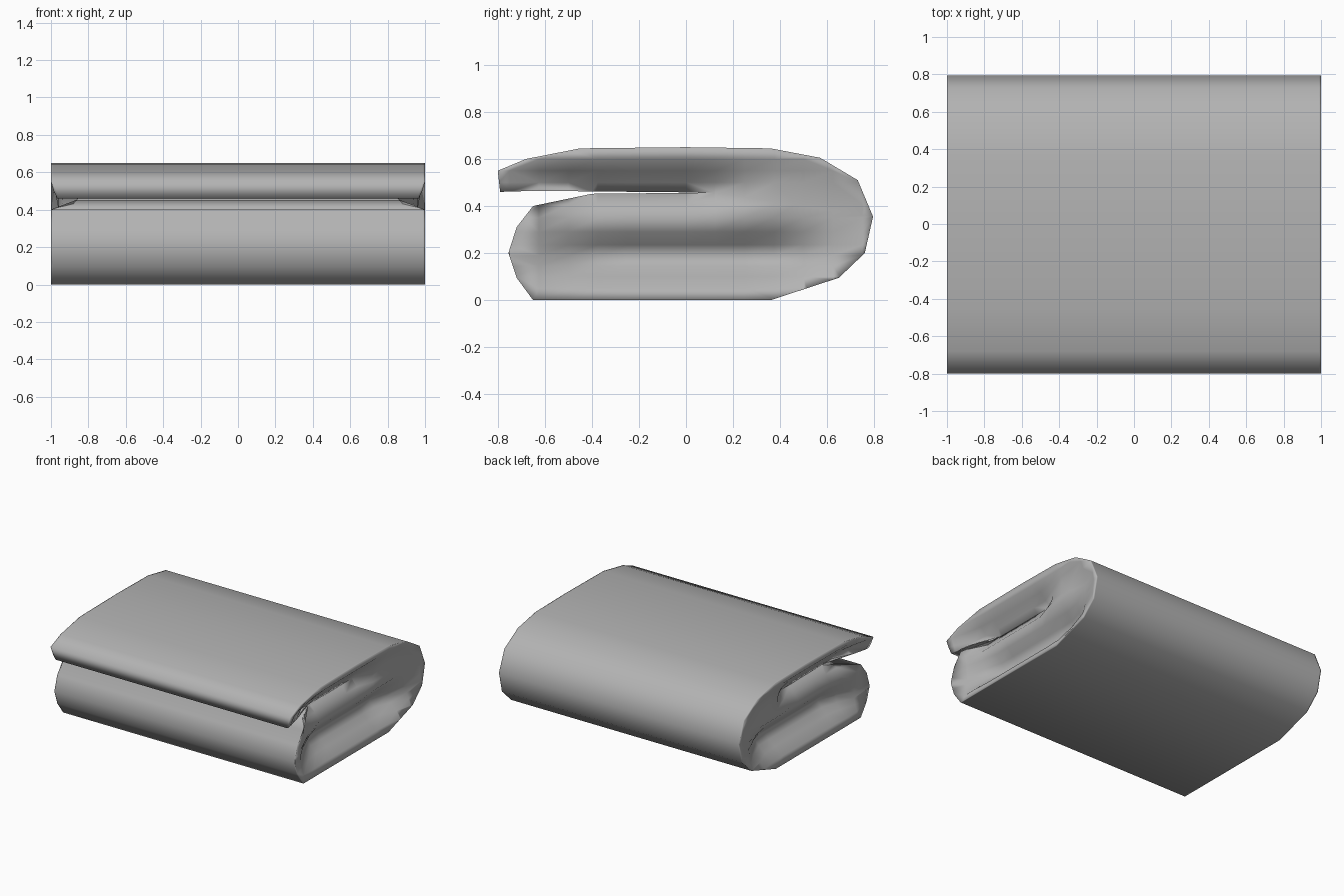
import bpy
import bmesh
from mathutils import Vector
from mathutils.geometry import intersect_point_line

cube = bpy.data.objects.get("Cube")
if cube:
    bpy.data.objects.remove(cube, do_unlink=True)

# Folded side profile (y, z): outer cloth from the flap tip round to the front roll
outer = [(-.8, .55), (-.68, .6), (-.45, .645), (0, .65), (.36, .645),
         (.57, .605), (.73, .51), (.795, .355), (.76, .2), (.65, .095),
         (.36, 0), (-.65, 0), (-.72, .095), (-.755, .2), (-.72, .31), (-.65, .4)]
# Slit between the front roll and the flap
slit = [(-.4, .452), (.12, .457), (-.4, .462), (-.65, .465), (-.79, .46)]
profile = outer + slit
back = 7                    # outer point where the two layers meet at the back
slit_end = len(outer) + 1


def segment_distance(point, start, end):
    a, b = Vector((*start, 0)), Vector((*end, 0))
    near, factor = intersect_point_line(point, a, b)
    near = a.lerp(b, min(1, max(0, factor)))
    return (point - near).length


def end_depth(y, z):
    """How far the cloth tucks in at the open ends."""
    point = Vector((y, z, 0))
    rim = min(segment_distance(point, a, b) for a, b in zip(outer, outer[1:]))
    t = min(1, rim / .12)
    low = segment_distance(point, (-.42, .19), (.42, .19))
    high = segment_distance(point, (-.6, .458), (.15, .458))
    depth = .04 + .13 * max(0, 1 - low / .16) + .1 * max(0, 1 - high / .13)
    return depth * t * t * (3 - 2 * t)


def cut_ends(bm, position, normal):
    """Cut only the end faces with a plane."""
    def at_end(verts):
        return all(abs(v.co.x) > .9999 for v in verts)
    faces = [f for f in bm.faces if at_end(f.verts)]
    edges = [e for e in bm.edges if at_end(e.verts)]
    verts = [v for v in bm.verts if at_end([v])]
    bmesh.ops.bisect_plane(bm, geom=verts + edges + faces, dist=.0005,
                           plane_co=position, plane_no=normal)


# Long shell, with narrow loops beside each open end
bm = bmesh.new()
loops = [[bm.verts.new((x, y, z)) for y, z in profile] for x in (-1, -.99, .99, 1)]
count = len(profile)
for a, b in zip(loops, loops[1:]):
    for i in range(count):
        j = (i + 1) % count
        bm.faces.new((a[i], a[j], b[j], b[i]))

# Ends: the flap layer and the roll layer
for ring in (loops[0], loops[-1]):
    bm.faces.new(ring[:back + 1] + ring[slit_end:])
    bm.faces.new(ring[back:slit_end + 1])
for i in range(-6, 7):
    cut_ends(bm, (0, i / 8, 0), (0, 1, 0))
for z in (.05, .1, .145, .19, .235, .29, .35, .405, .5, .55, .6):
    cut_ends(bm, (0, 0, z), (0, 0, 1))

# Tuck the ends into soft folds
for v in bm.verts:
    side = 1 if v.co.x > 0 else -1
    v.co.x -= side * end_depth(v.co.y, v.co.z)
bmesh.ops.recalc_face_normals(bm, faces=bm.faces)
for face in bm.faces:
    face.smooth = True

mesh = bpy.data.meshes.new("folded_cloth")
bm.to_mesh(mesh)
bm.free()
cloth = bpy.data.objects.new("folded_cloth", mesh)
bpy.context.collection.objects.link(cloth)

# Plain grey cloth
grey = bpy.data.materials.new("cloth_grey")
grey.use_nodes = True
colour = (.45, .45, .45, 1)
grey.diffuse_color = colour
grey.node_tree.nodes["Principled BSDF"].inputs["Base Color"].default_value = colour
mesh.materials.append(grey)
